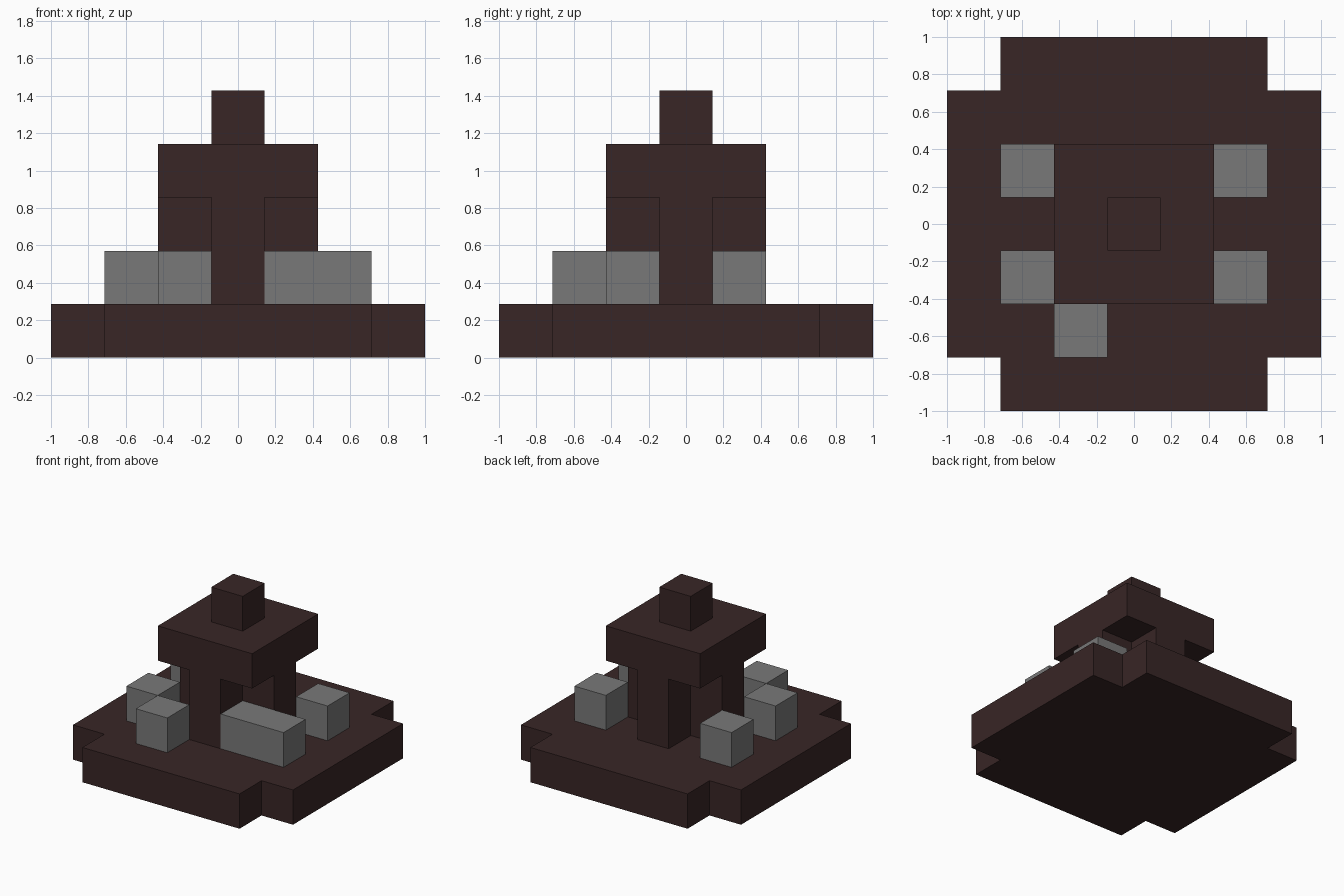
import bpy
import bmesh
from mathutils import Vector

default = bpy.data.objects.get("Cube")
if default:
    bpy.data.objects.remove(default, do_unlink=True)

U = 2 / 7  # one block


def material(name, rgb):
    mat = bpy.data.materials.new(name)
    mat.use_nodes = True
    color = (*rgb, 1)
    mat.diffuse_color = color
    mat.node_tree.nodes["Principled BSDF"].inputs["Base Color"].default_value = color
    return mat


def prism(name, outline, bottom, top, mat):
    """Extrude a flat outline upward; all sizes are in blocks."""
    bm = bmesh.new()
    face = bm.faces.new([bm.verts.new((x * U, y * U, bottom * U)) for x, y in outline])
    result = bmesh.ops.extrude_face_region(bm, geom=[face])
    verts = [v for v in result["geom"] if isinstance(v, bmesh.types.BMVert)]
    bmesh.ops.translate(bm, verts=verts, vec=Vector((0, 0, (top - bottom) * U)))
    bmesh.ops.recalc_face_normals(bm, faces=bm.faces)
    mesh = bpy.data.meshes.new(name)
    bm.to_mesh(mesh)
    bm.free()
    mesh.materials.append(mat)
    obj = bpy.data.objects.new(name, mesh)
    bpy.context.collection.objects.link(obj)
    return obj


def rectangle(x0, x1, y0, y1):
    return [(x0, y0), (x1, y0), (x1, y1), (x0, y1)]


def notched_square(half, inner):
    """Square outline with its four corners cut out."""
    points = []
    a, b, c = (half, -inner), (half, inner), (inner, inner)
    for _ in range(4):
        points += [a, b, c]
        a, b, c = [(-y, x) for x, y in (a, b, c)]
    return points


brown = material("dark brown", (0.040, 0.019, 0.019))
gray = material("stone gray", (0.19, 0.19, 0.19))

# Base, cross-shaped pillar, cap and finial
prism("base", notched_square(3.5, 2.5), 0, 1, brown)
prism("pillar", notched_square(1.5, 0.5), 1, 3, brown)
prism("cap", rectangle(-1.5, 1.5, -1.5, 1.5), 3, 4, brown)
prism("finial", rectangle(-0.5, 0.5, -0.5, 0.5), 4, 5, brown)

# Loose stones around the pillar
stones = {
    "back_left_stone": (2, 1),
    "back_right_stone": (-2, 1),
    "front_right_stone": (-2, -1),
    "front_stone": (-1, -2),
}
for name, (x, y) in stones.items():
    prism(name, rectangle(x - 0.5, x + 0.5, y - 0.5, y + 0.5), 1, 2, gray)
prism("front_left_long_stone", rectangle(0.5, 2.5, -1.5, -0.5), 1, 2, gray)
